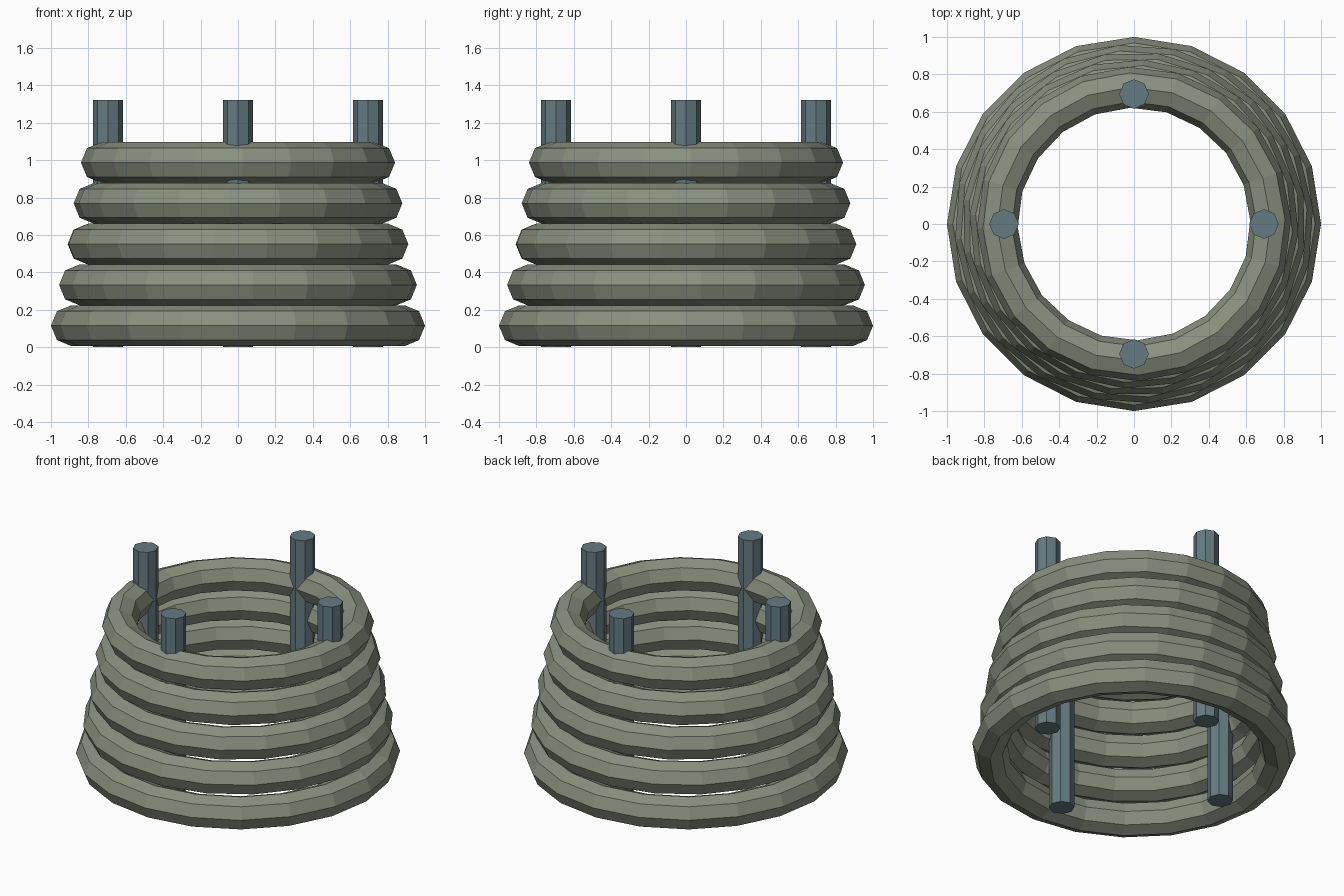
import bpy, bmesh, math

if "Cube" in bpy.data.objects:
    bpy.data.objects.remove(bpy.data.objects["Cube"])

RING_SIDES, TUBE_SIDES = 20, 8
TUBE_R = 0.109


def make_material(name, colour):
    mat = bpy.data.materials.new(name)
    mat.diffuse_color = (*colour, 1.0)
    mat.use_nodes = True
    mat.node_tree.nodes["Principled BSDF"].inputs["Base Color"].default_value = mat.diffuse_color
    return mat


stone = make_material("grey green", (0.254, 0.283, 0.212))
steel = make_material("blue grey", (0.127, 0.198, 0.223))


def add_object(name, bm, mat):
    bmesh.ops.recalc_face_normals(bm, faces=bm.faces)
    mesh = bpy.data.meshes.new(name)
    bm.to_mesh(mesh)
    bm.free()
    mesh.materials.append(mat)
    obj = bpy.data.objects.new(name, mesh)
    bpy.context.collection.objects.link(obj)
    return obj


def ring(name, radius, z, turn):
    bm = bmesh.new()
    loops = []
    for i in range(RING_SIDES):
        a = 2 * math.pi * i / RING_SIDES + turn
        loop = []
        for j in range(TUBE_SIDES):
            b = 2 * math.pi * j / TUBE_SIDES
            r = radius + TUBE_R * math.cos(b)
            loop.append(bm.verts.new((r * math.cos(a), r * math.sin(a),
                                      z + TUBE_R * math.sin(b))))
        loops.append(loop)
    for i in range(RING_SIDES):
        p, q = loops[i], loops[(i + 1) % RING_SIDES]
        for j in range(TUBE_SIDES):
            k = (j + 1) % TUBE_SIDES
            bm.faces.new((p[j], q[j], q[k], p[k]))
    add_object(name, bm, stone)


def post(name, x, y, height, radius):
    bm = bmesh.new()
    bmesh.ops.create_cone(bm, cap_ends=True, segments=8, radius1=radius,
                          radius2=radius, depth=height)
    obj = add_object(name, bm, steel)
    obj.location = (x, y, height / 2)


# Stack of tapering rings, each turned a little further
for i in range(5):
    ring(f"ring_{i + 1}", 0.891 - 0.04 * i, 0.115 + 0.218 * i, 0.4 * i)

# Four upright posts inside the rings
for i in range(4):
    a = i * math.pi / 2
    post(f"post_{i + 1}", 0.695 * math.cos(a), 0.695 * math.sin(a), 1.322, 0.079)
